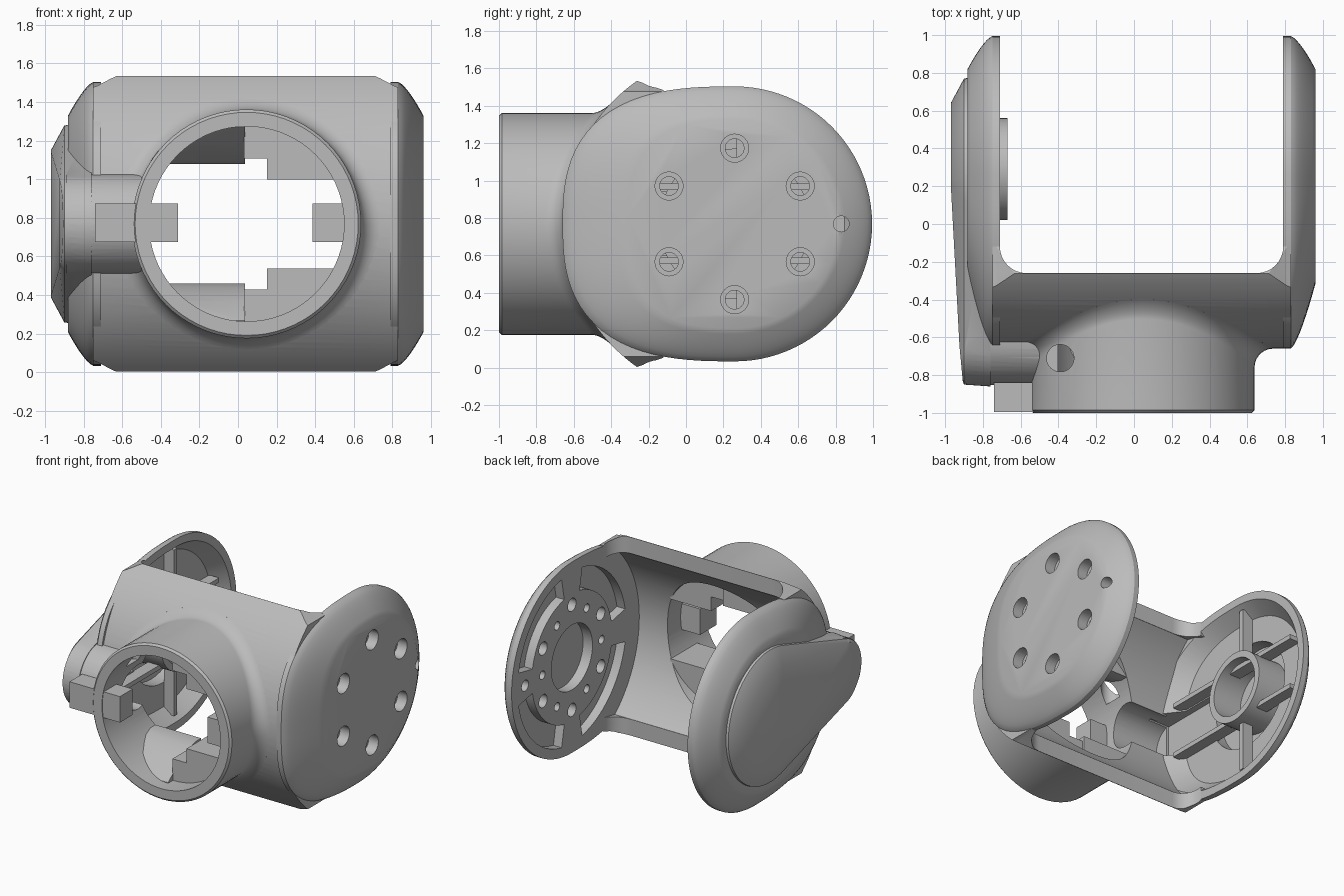
import bpy, bmesh
from math import sin, cos, pi, radians, sqrt, acos

if "Cube" in bpy.data.objects:
    bpy.data.objects.remove(bpy.data.objects["Cube"], do_unlink=True)

grey = bpy.data.materials.new("light grey plastic")
grey.use_nodes = True
GREY = (0.5, 0.5, 0.5, 1)
grey.diffuse_color = GREY
grey.node_tree.nodes["Principled BSDF"].inputs["Base Color"].default_value = GREY

CY, CZ = 0.26, 0.768         # arm pivot in y, and the mid height
RX = 0.045                   # collar centre in x


# ---------- helpers ----------
def place(axis, d, pts):
    order = {"X": lambda u, v: (d, u, v), "Y": lambda u, v: (u, d, v),
             "Z": lambda u, v: (u, v, d)}[axis]
    return [order(u, v) for u, v in pts]


def finish(name, bm):
    bmesh.ops.recalc_face_normals(bm, faces=bm.faces)
    me = bpy.data.meshes.new(name)
    bm.to_mesh(me)
    bm.free()
    me.materials.append(grey)
    ob = bpy.data.objects.new(name, me)
    bpy.context.collection.objects.link(ob)
    return ob


def loft(name, loops):
    bm = bmesh.new()
    rows = [[bm.verts.new(p) for p in loop] for loop in loops]
    n = len(rows[0])
    for a, b in zip(rows, rows[1:]):
        for i in range(n):
            j = (i + 1) % n
            bm.faces.new((a[i], a[j], b[j], b[i]))
    bm.faces.new(rows[0])
    bm.faces.new(rows[-1])
    return finish(name, bm)


def prism(name, axis, a, b, pts):
    return loft(name, [place(axis, a, pts), place(axis, b, pts)])


def arc(cu, cv, r, a0, a1, n):
    return [(cu + r * cos(a0 + (a1 - a0) * i / n), cv + r * sin(a0 + (a1 - a0) * i / n))
            for i in range(n + 1)]


def disc(cu, cv, r, n=48):
    return arc(cu, cv, r, 0, 2 * pi, n)[:-1]


def rect(u0, u1, v0, v1):
    return [(u0, v0), (u1, v0), (u1, v1), (u0, v1)]


def combine(target, tool, op="DIFFERENCE", keep=False):
    mod = target.modifiers.new(op.title(), "BOOLEAN")
    mod.operation, mod.solver, mod.object = op, "EXACT", tool
    bpy.context.view_layer.objects.active = target
    bpy.ops.object.modifier_apply(modifier=mod.name)
    if not keep:
        bpy.data.objects.remove(tool, do_unlink=True)


# ---------- arms and cover outlines ----------
def arm_outline(s, front, n=96):
    # round at the back, squarer towards the front
    pts = []
    for i in range(n):
        c, t = cos(2 * pi * i / n), sin(2 * pi * i / n)
        if c >= 0:
            y, z = 0.735 * c * s, 0.735 * t
        else:
            k = (abs(c) ** 2.7 + abs(t) ** 2.7) ** (-1 / 2.7)
            y, z = 0.92 * c * k * front, 0.735 * t * k
        pts.append((CY + y, CZ + z * s))
    return pts


def arm(name, inner, side):
    # thin straight rim, then a shallow dome down to a flat face
    loops = [place("X", inner, arm_outline(1, 1))]
    for k in range(9):
        g = (k / 8) ** 1.4
        loops.append(place("X", inner + side * (0.04 + 0.132 * k / 8),
                           arm_outline(1 - 0.24 * g, 1 - 0.38 * g)))
    return loft(name, loops)


def keyhole(r1, r2, n=96):
    # outline wrapped round a large and a small circle
    pts = []
    for i in range(n):
        c, s = cos(2 * pi * i / n), sin(2 * pi * i / n)
        y, r = (CY, r1) if CY * c + r1 > -0.6 * c + r2 else (-0.6, r2)
        pts.append((y + r * c, CZ + r * s))
    return pts


# ---------- crossbar with front collar ----------
AC, AR = 0.2755, 0.935       # crossbar arc centre in y, and radius
END = -0.262                 # back edge of the crossbar


def bar_front(z):
    return AC - sqrt(AR ** 2 - (z - CZ) ** 2)


a_out, a_in = acos((AC - END) / AR), acos((AC - END) / 0.835)
inner_arc = arc(AC, CZ, 0.835, pi - a_in, pi + a_in, 48)
profile = [(-0.12, CZ - 0.715)] + arc(AC, CZ, AR, pi + a_out, pi - a_out, 48)
profile += [(-0.12, CZ + 0.715), (-0.12, CZ + 0.61)] + inner_arc + [(-0.12, CZ - 0.61)]
crossbar = prism("crossbar", "X", -0.75, 0.83, profile)
gap = [(-0.71, 0.5)] + arc(-0.57, -0.12, 0.14, pi, 1.5 * pi, 8)
gap += arc(0.65, -0.12, 0.14, 1.5 * pi, 2 * pi, 8) + [(0.79, 0.5)]
combine(crossbar, prism("gap_cutter", "Z", -0.2, 1.8, gap))
# lower the top and bottom edges where they meet the arms
shoulder = []
for x, h in ((-0.8, 0.69), (-0.73, 0.715), (-0.66, 0.752), (-0.6, 0.78),
             (0.68, 0.78), (0.74, 0.752), (0.81, 0.715), (0.88, 0.69)):
    shoulder.append((x, h))
shoulder = [(x, CZ + h) for x, h in shoulder] + [(x, CZ - h) for x, h in shoulder[::-1]]
combine(crossbar, prism("shoulder", "Y", -1, 0.3, shoulder), "INTERSECT")


def collar_loop(radius, depth):
    # radius and depth follow the fillet width, which narrows at top and bottom
    loop = []
    for i in range(72):
        a = 2 * pi * i / 72
        w = 0.1 - 0.045 * abs(sin(a))
        r = radius(w)
        z = CZ + r * sin(a)
        loop.append((RX + r * cos(a), depth(z, w), z))
    return loop


loops = [collar_loop(lambda w: 0.578, lambda z, w: -1),
         collar_loop(lambda w: 0.593, lambda z, w: -0.985)]
for k in range(8):
    a = pi / 2 * k / 7
    loops.append(collar_loop(lambda w: 0.593 + w * (1 - cos(a)),
                             lambda z, w: bar_front(z) - w + w * sin(a)))
loops.append(collar_loop(lambda w: 0.593 + w, lambda z, w: bar_front(z) + 0.05))
loops.append(collar_loop(lambda w: 0.3, lambda z, w: -0.6))
combine(crossbar, loft("collar", loops), "UNION")

# ---------- left arm with cable cover and channel ----------
left_arm = arm("cable_arm", -0.71, -1)
bm = bmesh.new()
for x, r1, r2 in ((-0.76, 0.53, 0.26), (-0.9, 0.51, 0.25), (-0.97, 0.38, 0.23)):
    for y, z in keyhole(r1, r2):
        slant = 0.065 * max(0, (-0.15 - y) / 0.7) if x < -0.95 else 0
        bm.verts.new((x + slant, y, z))
bmesh.ops.convex_hull(bm, input=bm.verts)
combine(left_arm, finish("cable_cover", bm), "UNION")
combine(left_arm, prism("channel", "X", -0.89, -0.42, disc(-0.595, CZ, 0.258)), "UNION")
# keep the channel's back flush with the inside of the crossbar
combine(left_arm, prism("flush_cutter", "X", -0.709, 0.1, inner_arc))

# ---------- openings ----------
bore = prism("bore_cutter", "Y", -1.2, -0.2, disc(RX, CZ, 0.505, 72))
tunnel = prism("tunnel_cutter", "X", -0.85, 0, disc(-0.6, CZ, 0.17))
for part in (crossbar, left_arm):
    combine(part, bore, keep=True)
    combine(part, tunnel, keep=True)
    combine(part, prism("pin_cutter", "Z", 1, 1.6, disc(-0.39, -0.71, 0.072)))
for tool in (bore, tunnel):
    bpy.data.objects.remove(tool, do_unlink=True)
combine(left_arm, loft("dish_cutter", [place("X", -0.69, arm_outline(0.94, 0.92)),
                                       place("X", -0.82, arm_outline(0.8, 0.74))]))
combine(left_arm, prism("cover_cutter", "X", -0.6, -0.92, disc(CY, CZ, 0.4)))
combine(left_arm, prism("trough_cutter", "X", -0.69, -0.87,
                        rect(-0.66, CY, CZ - 0.17, CZ + 0.17)))

# ---------- ribs and hub inside the left arm ----------
hub = prism("hub_ring", "X", -0.93, -0.67, disc(0.29, CZ, 0.27))
combine(hub, prism("hub_cutter", "X", -0.91, -0.6, disc(0.29, CZ, 0.22)))
parts = [crossbar, left_arm, hub]
for s, side in ((1, "upper"), (-1, "lower")):
    parts.append(prism(side + "_long_rib", "X", -0.83, -0.735,
                       rect(-0.45, 0.82, CZ + s * 0.18, CZ + s * 0.215)))
    parts.append(prism(side + "_upright_rib", "X", -0.82, -0.735,
                       rect(0.27, 0.31, CZ + s * 0.26, CZ + s * 0.64)))

# ---------- right arm with bolt holes ----------
right_arm = arm("bolt_arm", 0.79, 1)
for k in range(6):
    a = radians(30 + 60 * k)
    y, z = CY + 0.405 * cos(a), CZ + 0.405 * sin(a)
    combine(right_arm, prism("bolt_cutter", "X", 0.7, 1.1, disc(y, z, 0.05, 24)))
    combine(right_arm, prism("head_cutter", "X", 0.88, 1.1, disc(y, z, 0.075, 24)))
    b = a + radians(30)
    combine(right_arm, prism("peg_cutter", "X", 0.7, 0.85,
                             disc(CY + 0.36 * cos(b), CZ + 0.36 * sin(b), 0.032, 16)))
combine(right_arm, prism("locator_cutter", "X", 0.7, 1.1, disc(0.83, CZ, 0.042, 24)))
combine(right_arm, prism("hub_recess_cutter", "X", 0.7, 0.87, disc(CY, CZ, 0.25)))
for q in range(4):
    a0, a1 = radians(90 * q + 11), radians(90 * q + 79)
    sector = arc(CY, CZ, 0.49, a0, a1, 14) + arc(CY, CZ, 0.66, a1, a0, 14)
    combine(right_arm, prism("pocket_cutter", "X", 0.7, 0.86, sector))
parts.append(right_arm)

# ---------- stops and keys inside the collar ----------
for s, side in ((1, "upper"), (-1, "lower")):
    ramp = [(-0.9, CZ + s * 0.5), (-0.78, CZ + s * 0.4), (-0.64, CZ + s * 0.33),
            (-0.56, CZ + s * 0.31), (-0.5, CZ + s * 0.31), (-0.5, CZ + s * 0.6),
            (-0.9, CZ + s * 0.6)]
    stops = [prism(side + "_ramp_stop", "X", -0.36, 0.035, ramp)]
    for label, x0, x1, h in (("middle", 0.03, 0.155, 0.34), ("deep", 0.15, 0.5, 0.23)):
        stops.append(prism(f"{side}_{label}_stop", "Y", -0.84, -0.52,
                           rect(x0, x1, CZ + s * h, CZ + s * 0.6)))
    for stop in stops:
        combine(stop, prism("plug", "Y", -1.2, -0.2, disc(RX, CZ, 0.515, 72)), "INTERSECT")
    parts += stops
parts.append(prism("outer_key", "Y", -0.995, -0.84, rect(-0.74, -0.31, 0.675, 0.875)))
parts.append(prism("inner_key", "Y", -0.92, -0.72, rect(0.385, 0.56, 0.675, 0.875)))

# ---------- smooth curved faces, keep edges crisp ----------
bpy.ops.object.select_all(action="DESELECT")
for ob in parts:
    ob.select_set(True)
bpy.context.view_layer.objects.active = crossbar
bpy.ops.object.shade_smooth_by_angle(angle=radians(30))
